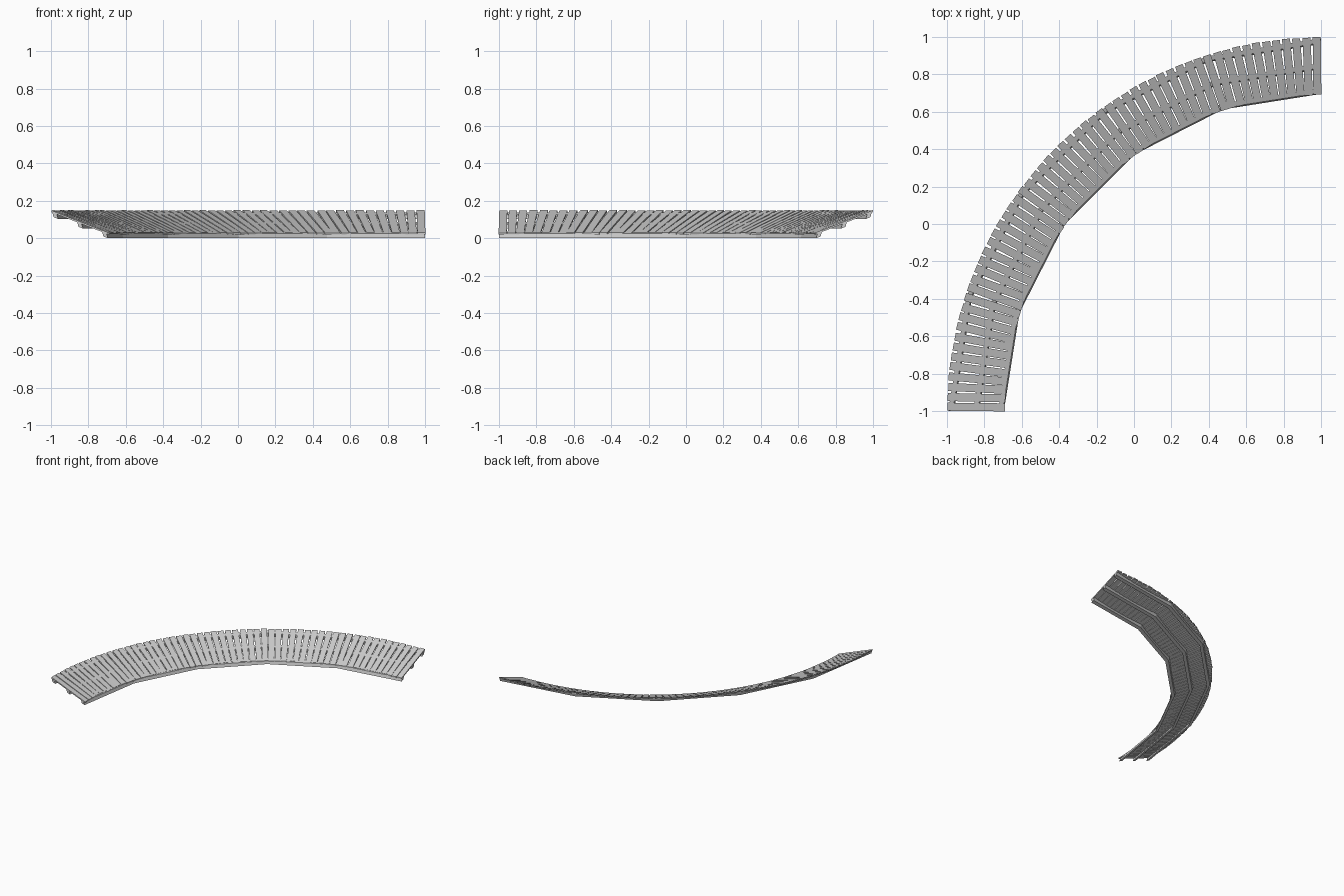
import bpy, bmesh, math, random
from mathutils import Vector

if "Cube" in bpy.data.objects:
    bpy.data.objects.remove(bpy.data.objects["Cube"])

random.seed(4)
CX, CY = 1.0, -1.0            # centre of the bend
R_IN, R_OUT = 1.69, 2.0       # deck edges
Z_IN, Z_OUT = 0.03, 0.15      # banked deck heights
SLOPE = (Z_OUT - Z_IN) / (R_OUT - R_IN)
PLANKS, SEGMENTS = 58, 5


def at(r, a, z, t=0.0):
    """Point at radius r, angle a, shifted t along the track."""
    return Vector((CX - r * math.cos(a) + t * math.sin(a),
                   CY + r * math.sin(a) + t * math.cos(a), z))


def finish(name, bm):
    bmesh.ops.recalc_face_normals(bm, faces=bm.faces)
    mesh = bpy.data.meshes.new(name)
    bm.to_mesh(mesh)
    bm.free()
    ob = bpy.data.objects.new(name, mesh)
    bpy.context.collection.objects.link(ob)


def loft(bm, rings):
    """Skin a row of four-point sections and cap both ends."""
    rows = [[bm.verts.new(p) for p in ring] for ring in rings]
    for a, b in zip(rows, rows[1:]):
        for i in range(4):
            j = (i + 1) % 4
            bm.faces.new((a[i], a[j], b[j], b[i]))
    bm.faces.new(rows[0])
    bm.faces.new(rows[-1])


# Deck planks: straight boards fanned round the bend, slightly uneven
bm = bmesh.new()
half, thick = 0.0215, 0.010
pad = half / 1.85
for k in range(PLANKS):
    a = pad + (math.pi / 2 - 2 * pad) * k / (PLANKS - 1)
    skew = random.uniform(-0.003, 0.003) if 0 < k < PLANKS - 1 else 0
    shift = random.uniform(-0.004, 0.0)
    rings = []
    for r, z, s in ((R_IN + shift + 0.002, Z_IN, -skew), (R_OUT + shift, Z_OUT, skew)):
        z += shift * SLOPE
        rings.append([at(r, a, z, s - half), at(r, a, z, s + half),
                      at(r, a, z - thick, s + half), at(r, a, z - thick, s - half)])
    loft(bm, rings)
finish("deck_planks", bm)

# Three stringers under the deck, each bent in coarse straight runs
for name, r0 in (("inner_stringer", 1.715), ("middle_stringer", 1.848), ("outer_stringer", 1.981)):
    bm = bmesh.new()
    w, drop = 0.012, 0.025
    rings = []
    for k in range(SEGMENTS + 1):
        a = math.pi / 2 * k / SEGMENTS
        ring = []
        for dr, dz in ((-w, 0), (w, 0), (w, -drop), (-w, -drop)):
            r = r0 + dr
            top = Z_IN + (r - R_IN) * SLOPE - thick
            ring.append(at(r - dz * -0.3, a, top + dz))
        rings.append(ring)
    loft(bm, rings)
    finish(name, bm)
